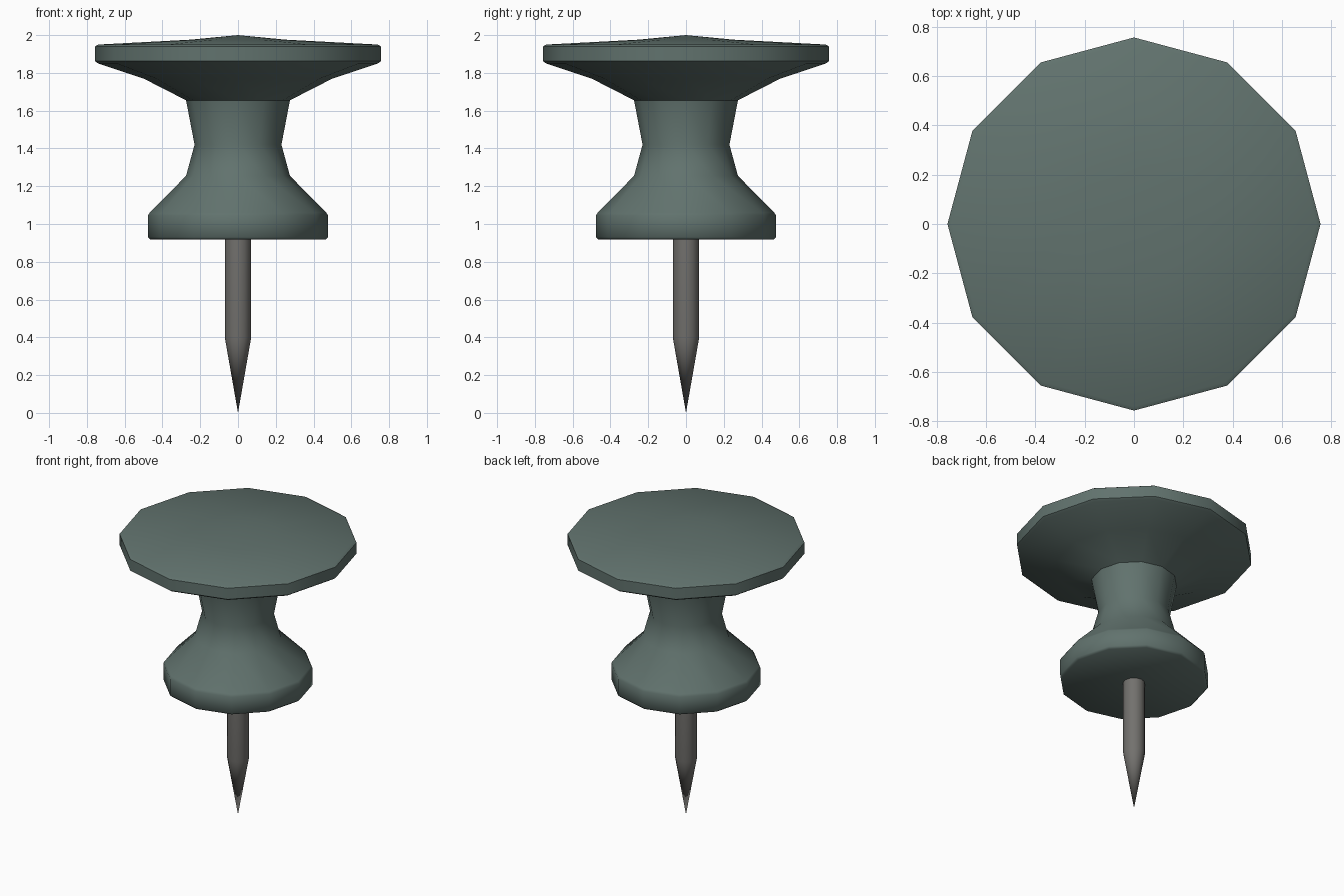
import bpy, bmesh
from math import cos, sin, tau

if "Cube" in bpy.data.objects:
    bpy.data.objects.remove(bpy.data.objects["Cube"])


def material(name, color):
    m = bpy.data.materials.new(name)
    m.diffuse_color = color
    m.use_nodes = True
    m.node_tree.nodes["Principled BSDF"].inputs["Base Color"].default_value = m.diffuse_color
    return m


def lathe(name, profile, sides, mat, angle):
    """Revolve (radius, z) points, listed top to bottom, around z."""
    bm = bmesh.new()
    rings = []
    for r, z in profile:
        n = 1 if r == 0 else sides
        rings.append([bm.verts.new((r * cos(tau * i / sides), r * sin(tau * i / sides), z))
                      for i in range(n)])
    for a, b in zip(rings, rings[1:]):
        for i in range(sides):
            j = (i + 1) % sides
            if len(a) == 1:
                bm.faces.new((a[0], b[i], b[j]))
            elif len(b) == 1:
                bm.faces.new((a[i], b[0], a[j]))
            else:
                bm.faces.new((a[i], b[i], b[j], a[j]))
    bmesh.ops.recalc_face_normals(bm, faces=bm.faces)
    mesh = bpy.data.meshes.new(name)
    bm.to_mesh(mesh)
    bm.free()
    mesh.materials.append(mat)
    obj = bpy.data.objects.new(name, mesh)
    bpy.context.collection.objects.link(obj)
    bpy.ops.object.select_all(action='DESELECT')
    obj.select_set(True)
    bpy.context.view_layer.objects.active = obj
    bpy.ops.object.shade_smooth_by_angle(angle=angle)
    return obj


plastic = material("green_plastic", (0.12, 0.17, 0.155, 1))
steel = material("steel", (0.17, 0.165, 0.155, 1))

# Handle: domed cap, waisted grip and collar with small bevels
lathe("handle", [(0, 2.0), (0.25, 1.976), (0.74, 1.95), (0.757, 1.94), (0.757, 1.862),
                 (0.74, 1.85), (0.50, 1.77), (0.275, 1.655), (0.23, 1.42),
                 (0.275, 1.255), (0.467, 1.06), (0.477, 1.045), (0.477, 0.93),
                 (0.462, 0.917), (0, 0.917)], 12, plastic, 0.9)

# Pin: straight shaft ending in a sharp point
lathe("pin", [(0, 0.95), (0.07, 0.95), (0.07, 0.4), (0, 0.0)], 12, steel, 0.6)
